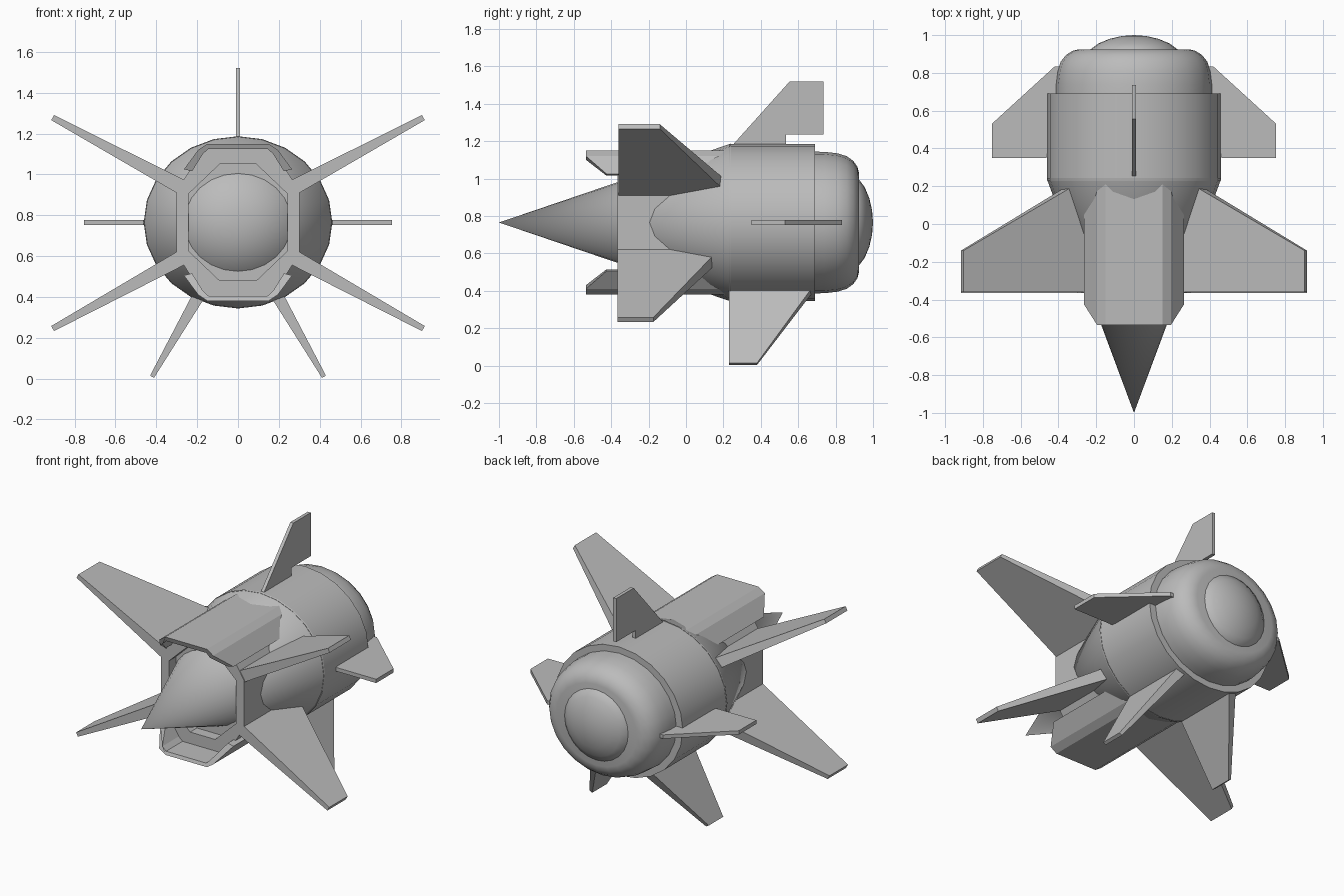
import bpy, bmesh, math
from mathutils import Vector

if "Cube" in bpy.data.objects:
    bpy.data.objects.remove(bpy.data.objects["Cube"])

AXIS = 0.765          # height of the fuselage centre line
SQUASH = 0.42 / 0.46  # fuselage is slightly flattened

grey = bpy.data.materials.new("hull_grey")
grey.use_nodes = True
GREY = (0.5, 0.5, 0.5, 1)
grey.diffuse_color = GREY
grey.node_tree.nodes["Principled BSDF"].inputs["Base Color"].default_value = GREY


def finish(name, bm, smooth=False):
    bmesh.ops.recalc_face_normals(bm, faces=bm.faces)
    mesh = bpy.data.meshes.new(name)
    bm.to_mesh(mesh)
    bm.free()
    mesh.materials.append(grey)
    obj = bpy.data.objects.new(name, mesh)
    bpy.context.collection.objects.link(obj)
    if smooth:
        bpy.ops.object.select_all(action='DESELECT')
        obj.select_set(True)
        bpy.context.view_layer.objects.active = obj
        bpy.ops.object.shade_smooth_by_angle(angle=math.radians(35))
    return obj


def turned(name, profile, squash=SQUASH, sides=24):
    """Spin (y, radius) points around the fuselage axis."""
    bm = bmesh.new()
    rings = []
    for y, r in profile:
        if r == 0:
            rings.append([bm.verts.new((0, y, AXIS))] * sides)
            continue
        angles = [math.tau * i / sides for i in range(sides)]
        rings.append([bm.verts.new((r * math.sin(a), y, AXIS + r * squash * math.cos(a)))
                      for a in angles])
    for a, b in zip(rings, rings[1:]):
        for i in range(sides):
            j = (i + 1) % sides
            bm.faces.new(dict.fromkeys((a[i], a[j], b[j], b[i])))
    for ring in (rings[0], rings[-1]):
        if ring[0] is not ring[1]:
            bm.faces.new(ring)
    return finish(name, bm, smooth=True)


def loft(name, rows):
    """Skin closed rows of points and cap both ends."""
    bm = bmesh.new()
    rows = [[bm.verts.new(p) for p in row] for row in rows]
    n = len(rows[0])
    for a, b in zip(rows, rows[1:]):
        for i in range(n):
            j = (i + 1) % n
            bm.faces.new((a[i], a[j], b[j], b[i]))
    bm.faces.new(rows[0])
    bm.faces.new(rows[-1])
    return finish(name, bm)


def fin(name, root, tip, plan, thick_root, thick_tip):
    """Tapered plate; plan holds (fraction from root to tip, y)."""
    root, tip = Vector((root[0], 0, root[1])), Vector((tip[0], 0, tip[1]))
    span = tip - root
    normal = span.cross(Vector((0, 1, 0))).normalized()
    rows = []
    for sign in (-0.5, 0.5):
        rows.append([root + span * s + Vector((0, y, 0))
                     + normal * sign * (thick_root + (thick_tip - thick_root) * s)
                     for s, y in plan])
    loft(name, rows)


# Fuselage
turned("nose_cone", [(-1, 0), (0.24, 0.462)])
turned("main_barrel", [(0.23, 0.46), (0.69, 0.46)])
turned("rear_housing", [(0.66, 0.415), (0.74, 0.414), (0.81, 0.405), (0.86, 0.388),
                        (0.895, 0.36), (0.917, 0.325), (0.925, 0.29)])
turned("rear_dome", [(0.90, 0.24), (0.925, 0.23), (0.955, 0.19), (0.98, 0.13),
                     (0.995, 0.065), (1, 0)], squash=1)


# Collar around the nose, with an eight-sided recess
def octagon(half_width, side, top_width, top):
    quarter = [(half_width, side), (top_width, top)]
    ring = quarter + [(-x, z) for x, z in reversed(quarter)]
    return ring + [(-x, -z) for x, z in ring]


outer, inner = octagon(0.30, 0.155, 0.17, 0.36), octagon(0.242, 0.14, 0.09, 0.285)
bm = bmesh.new()
layers = [[bm.verts.new((x, y, AXIS + z)) for x, z in ring]
          for ring, y in ((outer, 0.15), (outer, -0.365), (inner, -0.365), (inner, -0.295))]
for a, b in zip(layers, layers[1:]):
    for i in range(8):
        j = (i + 1) % 8
        bm.faces.new((a[i], a[j], b[j], b[i]))
bm.faces.new(layers[0])
bm.faces.new(layers[-1])
finish("nose_collar", bm)

# Intake hoods above and below, raked at the front
HOOD = [(0.15, 0.385, -0.535), (0.195, 0.355, -0.535), (0.265, 0.26, -0.425),
        (0.225, 0.25, -0.425), (0.172, 0.335, -0.535), (0.145, 0.36, -0.535)]
for label, up in (("upper", 1), ("lower", -1)):
    half = [HOOD[2], HOOD[1], HOOD[0]]
    under = [HOOD[5], HOOD[4], HOOD[3]]
    section = (half + [(-x, z, y) for x, z, y in reversed(half)]
               + [(-x, z, y) for x, z, y in reversed(under)] + under)
    loft(label + "_intake_hood",
         [[(x, y, AXIS + up * z) for x, z, y in section],
          [(x, 0.21, AXIS + up * z) for x, z, y in section]])

# Paired wings and fins
for label, side in (("left", 1), ("right", -1)):
    fin(label + "_upper_wing", (side * 0.27, 0.935), (side * 0.908, 1.278),
        [(0, -0.36), (1, -0.36), (1, -0.14), (0.12, 0.195), (0, 0.195)], 0.075, 0.028)
    fin(label + "_lower_wing", (side * 0.27, 0.595), (side * 0.908, 0.245),
        [(0, -0.365), (1, -0.365), (1, -0.175), (0.12, 0.14), (0, 0.14)], 0.075, 0.028)
    fin(label + "_side_fin", (side * 0.39, AXIS), (side * 0.753, AXIS),
        [(0.2, 0.35), (1, 0.35), (1, 0.53), (0.08, 0.835), (0, 0.835)], 0.025, 0.025)
    fin(label + "_belly_fin", (side * 0.19, 0.41), (side * 0.421, 0.009),
        [(0, 0.23), (1, 0.23), (1, 0.38), (0, 0.68)], 0.06, 0.022)

# Swept tail fin with a notch under its trailing edge
fin("tail_fin", (0, 1.12), (0, 1.52),
    [(0, 0.19), (0.15, 0.25), (1, 0.555), (1, 0.735), (0.29, 0.735), (0.29, 0.535), (0, 0.535)],
    0.022, 0.022)
